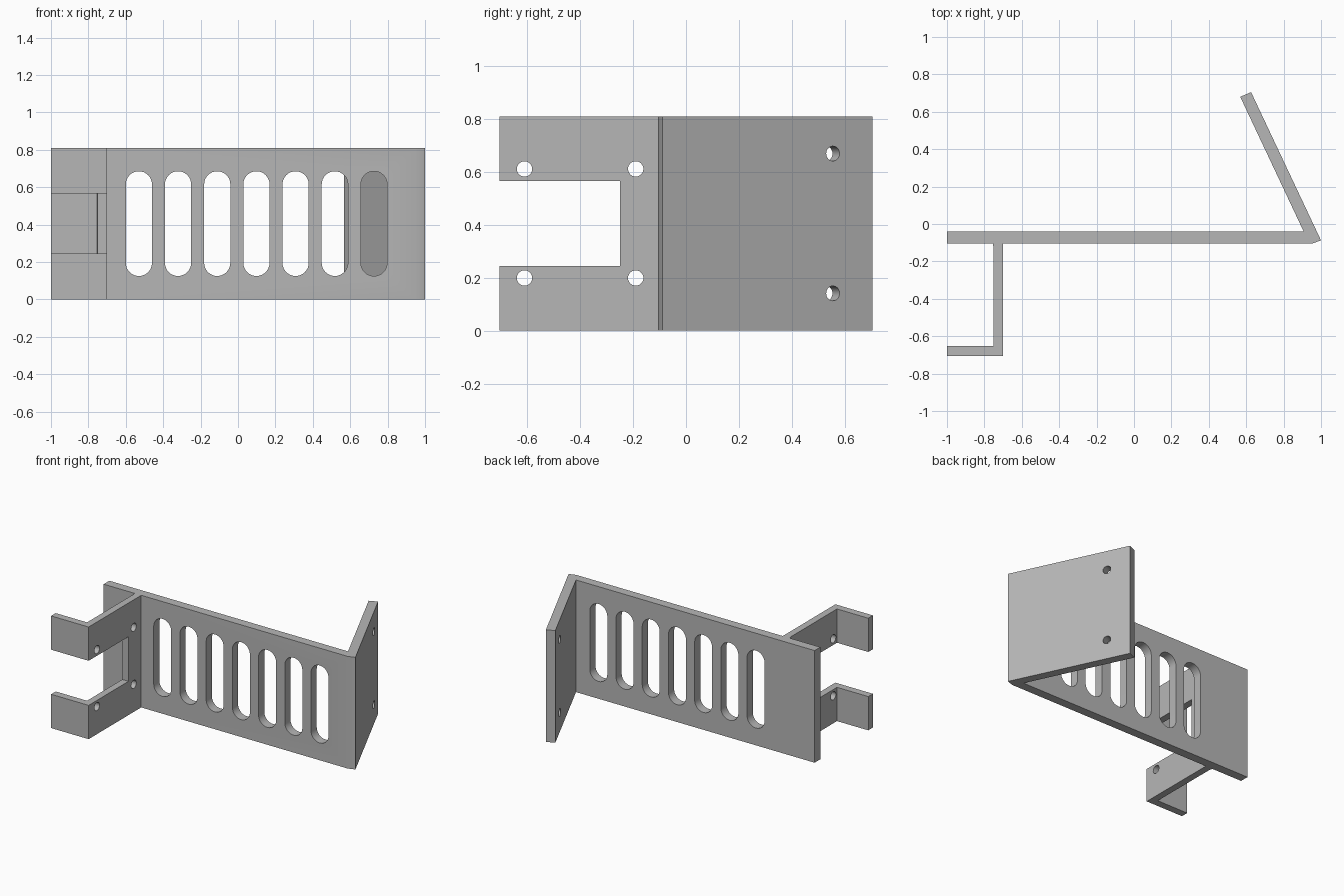
import bpy, bmesh, math
from mathutils import Matrix, Vector

if "Cube" in bpy.data.objects:
    bpy.data.objects.remove(bpy.data.objects["Cube"], do_unlink=True)

HEIGHT = 0.81
MID = 0.405

grey = bpy.data.materials.new("grey metal")
grey.use_nodes = True
colour = (0.47, 0.47, 0.47, 1)
grey.diffuse_color = colour
grey.node_tree.nodes["Principled BSDF"].inputs["Base Color"].default_value = colour


def add_prism(bm, outline, depth, matrix=Matrix()):
    """Extrude a flat outline upward, then place it."""
    verts = [bm.verts.new((x, y, 0)) for x, y in outline]
    face = bm.faces.new(verts)
    result = bmesh.ops.extrude_face_region(bm, geom=[face])
    top = [v for v in result["geom"] if isinstance(v, bmesh.types.BMVert)]
    bmesh.ops.translate(bm, verts=top, vec=(0, 0, depth))
    bmesh.ops.transform(bm, matrix=matrix, verts=verts + top)


def make_object(name, bm):
    bmesh.ops.recalc_face_normals(bm, faces=bm.faces)
    mesh = bpy.data.meshes.new(name)
    bm.to_mesh(mesh)
    bm.free()
    mesh.materials.append(grey)
    obj = bpy.data.objects.new(name, mesh)
    bpy.context.collection.objects.link(obj)
    return obj


def stadium(radius, half_straight, steps=16):
    """Outline with rounded ends; a circle when half_straight is zero."""
    points = []
    for end in (1, -1):
        last = steps if half_straight == 0 else steps + 1
        for i in range(last):
            a = math.pi * i / steps
            points.append((end * radius * math.cos(a),
                           end * (half_straight + radius * math.sin(a))))
    return points


def cutter_matrix(centre, direction, depth):
    """Point the prism along a horizontal direction, with its y axis upright."""
    z = Vector(direction).normalized()
    y = Vector((0, 0, 1))
    x = y.cross(z)
    rot = Matrix((x, y, z)).transposed().to_4x4()
    return Matrix.Translation(Vector(centre) - z * depth / 2) @ rot


def cut(obj, bm):
    cutter = make_object("cutter", bm)
    cutter.hide_render = True
    mod = obj.modifiers.new("cut", 'BOOLEAN')
    mod.operation = 'DIFFERENCE'
    mod.solver = 'EXACT'
    mod.object = cutter
    bpy.context.view_layer.objects.active = obj
    bpy.ops.object.modifier_apply(modifier=mod.name)
    bpy.data.objects.remove(cutter, do_unlink=True)


def smooth(obj):
    bpy.ops.object.select_all(action='DESELECT')
    obj.select_set(True)
    bpy.context.view_layer.objects.active = obj
    bpy.ops.object.shade_smooth_by_angle(angle=math.radians(20))


# Slotted plate with the angled flap folded back at its left end
bm = bmesh.new()
add_prism(bm, [(-1, -0.105), (0.95, -0.105), (1, -0.088), (0.626, 0.705),
               (0.568, 0.68), (0.907, -0.04), (-1, -0.04)], HEIGHT)
plate = make_object("slotted_plate", bm)

# Row of seven slots, and two screw holes square to the flap
bm = bmesh.new()
for i in range(7):
    add_prism(bm, stadium(0.07, 0.21), 0.2,
              cutter_matrix((-0.53 + 0.2095 * i, -0.07, MID), (0, 1, 0), 0.2))
for side in (-1, 1):
    add_prism(bm, stadium(0.028, 0), 0.2,
              cutter_matrix((0.665, 0.54, MID + side * 0.264), (0.905, 0.426, 0), 0.2))
cut(plate, bm)
smooth(plate)

# Forward arm with outward feet
bm = bmesh.new()
add_prism(bm, [(-0.755, -0.105), (-0.75, -0.13), (-0.75, -0.652), (-1, -0.652),
               (-1, -0.705), (-0.7, -0.705), (-0.7, -0.105)], HEIGHT)
arm = make_object("mounting_arm", bm)

# Wide notch splitting the feet, then the four screw holes
bm = bmesh.new()
add_prism(bm, [(-1.1, -0.8), (-0.6, -0.8), (-0.6, -0.25), (-1.1, -0.25)], 0.322,
          Matrix.Translation((0, 0, MID - 0.161)))
for y in (-0.61, -0.19):
    for side in (-1, 1):
        add_prism(bm, stadium(0.029, 0), 0.2,
                  cutter_matrix((-0.725, y, MID + side * 0.206), (1, 0, 0), 0.2))
cut(arm, bm)
smooth(arm)
